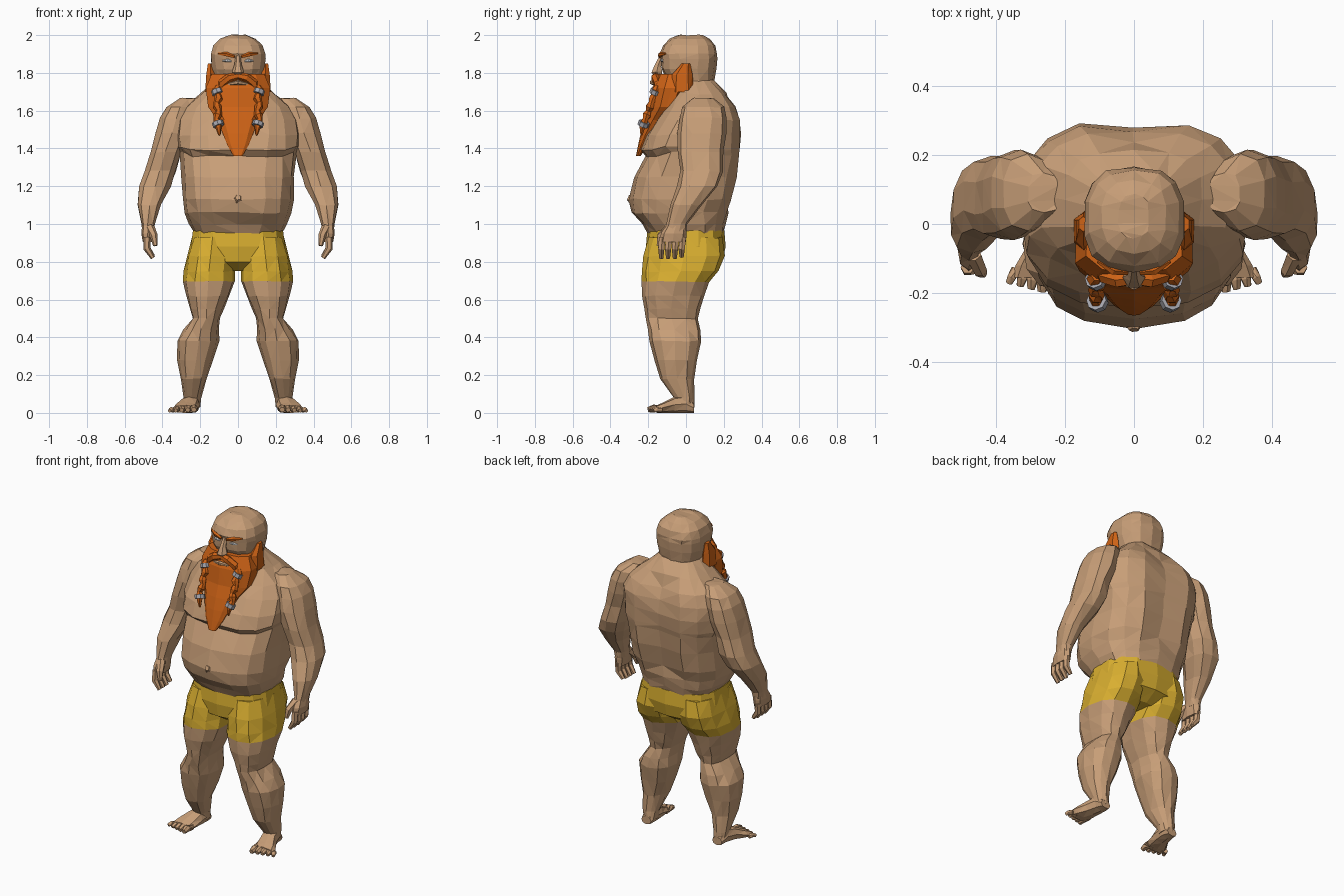
import bpy, bmesh, math, random
from mathutils import Vector

random.seed(4)


def material(name, rgb):
    m = bpy.data.materials.new(name)
    m.diffuse_color = (*rgb, 1)
    return m


SKIN = material("skin", (0.57, 0.34, 0.185))
HAIR = material("orange_hair", (0.62, 0.125, 0.008))
CLOTH = material("yellow_cloth", (0.70, 0.43, 0.03))
METAL = material("grey_metal", (0.38, 0.38, 0.42))
WHITE = material("eye_white", (0.85, 0.85, 0.85))


def oval(c, rx, ry, n=10, plane="xy", e=0.85, ridge=1.0):
    """Rounded-square ring, in the ground plane or the upright xz plane."""
    ring = []
    for i in range(n):
        a = 2 * math.pi * i / n - math.pi / 2
        k = ridge if i % 2 else 1.0
        u = rx * k * math.copysign(abs(math.cos(a)) ** e, math.cos(a))
        v = ry * k * math.copysign(abs(math.sin(a)) ** e, math.sin(a))
        ring.append(Vector(c) + (Vector((u, v, 0)) if plane == "xy" else Vector((u, 0, v))))
    return ring


def body(rows, n=16, e=0.75, ridge=1.0):
    """Stacked rings from (z, half width, front y, back y)."""
    return [oval((0, (f + b) / 2, z), w, (b - f) / 2, n, "xy", e, ridge) for z, w, f, b in rows]


def limb(rows, n=10):
    """Stacked rings from (z, centre x, centre y, radius x, radius y)."""
    return [oval((x, y, z), rx, ry, n) for z, x, y, rx, ry in rows]


def tube(points, radii, n=6):
    """Rings square to a path."""
    pts = [Vector(p) for p in points]
    rings = []
    for i, p in enumerate(pts):
        t = (pts[min(i + 1, len(pts) - 1)] - pts[max(i - 1, 0)]).normalized()
        side = t.cross(Vector((0, 1, 0.01))).normalized()
        up = t.cross(side)
        rings.append([p + radii[i] * (math.cos(a) * side + math.sin(a) * up)
                      for a in (2 * math.pi * k / n for k in range(n))])
    return rings


def part(name, mats, shapes, mirror=False, jitter=0.0, rule=None):
    """Skin each ring stack, cap it, and optionally repeat it on the other side."""
    bm = bmesh.new()
    for rings in shapes:
        shifted = [[p + Vector([random.uniform(-jitter, jitter) for _ in range(3)])
                    for p in r] for r in rings]
        for s in ((1, -1) if mirror else (1,)):
            vs = [[bm.verts.new((p.x * s, p.y, max(p.z, 0))) for p in r] for r in shifted]
            for lo, hi in zip(vs, vs[1:]):
                for i in range(len(lo)):
                    j = (i + 1) % len(lo)
                    bm.faces.new((lo[i], lo[j], hi[j], hi[i]))
            bm.faces.new(vs[0])
            bm.faces.new(vs[-1])
    bmesh.ops.triangulate(bm, faces=bm.faces[:])
    bmesh.ops.recalc_face_normals(bm, faces=bm.faces[:])
    if rule:
        for f in bm.faces:
            f.material_index = rule(f.calc_center_median())
    me = bpy.data.meshes.new(name)
    bm.to_mesh(me)
    bm.free()
    for m in mats:
        me.materials.append(m)
    ob = bpy.data.objects.new(name, me)
    bpy.context.collection.objects.link(ob)
    return ob


# Torso with hanging belly, chest ledge and a groove down the spine
torso = body([(0.95, 0.235, -0.20, 0.20), (1.0, 0.26, -0.23, 0.21), (1.06, 0.28, -0.285, 0.225),
              (1.13, 0.295, -0.30, 0.25), (1.25, 0.30, -0.275, 0.28), (1.36, 0.31, -0.215, 0.295),
              (1.39, 0.325, -0.245, 0.30), (1.47, 0.33, -0.215, 0.305), (1.55, 0.32, -0.155, 0.295),
              (1.62, 0.285, -0.11, 0.27), (1.69, 0.20, -0.08, 0.215), (1.76, 0.125, -0.06, 0.15)])
for ring in torso[3:10]:
    ring[8].y -= 0.03
for ring in torso[5:7]:
    for i in (3, 4, 12, 13):
        ring[i].z += 0.02
part("torso", [SKIN], [torso], jitter=0.005)
part("navel", [SKIN], [tube([(0, -0.27, 1.125), (0, -0.307, 1.14)], [0.04, 0.015], 5)])

# Head and facial features
part("head", [SKIN], [body([(1.68, 0.12, -0.06, 0.14), (1.76, 0.125, -0.10, 0.15),
                            (1.82, 0.14, -0.13, 0.16), (1.875, 0.147, -0.13, 0.165),
                            (1.90, 0.145, -0.14, 0.165), (1.945, 0.13, -0.12, 0.155),
                            (1.98, 0.095, -0.085, 0.125), (2.0, 0.045, -0.04, 0.085)], 14)],
     jitter=0.003)
part("nose", [SKIN], [tube([(0, -0.128, 1.89), (0, -0.148, 1.84), (0, -0.155, 1.805),
                            (0, -0.14, 1.785)], [0.012, 0.02, 0.033, 0.02])])
part("eyes", [WHITE], [tube([(0.035, -0.129, 1.862), (0.055, -0.128, 1.866), (0.08, -0.119, 1.864)],
                            [0.004, 0.009, 0.004])], True)
part("eyebrows", [HAIR], [tube([(0.018, -0.14, 1.885), (0.06, -0.135, 1.898), (0.105, -0.108, 1.902)],
                               [0.008, 0.013, 0.005], 5)], True)

# Beard, sideburns, moustache and lip
part("beard", [HAIR], [body([(1.795, 0.145, -0.145, 0.02), (1.72, 0.178, -0.18, 0.03),
                             (1.62, 0.165, -0.195, -0.01), (1.55, 0.115, -0.22, -0.08),
                             (1.48, 0.085, -0.24, -0.15), (1.42, 0.06, -0.253, -0.20),
                             (1.36, 0.025, -0.265, -0.24)], 20, 0.85, 0.95)])
part("sideburns", [HAIR], [limb([(1.70, 0.14, -0.02, 0.038, 0.06), (1.79, 0.145, -0.02, 0.026, 0.055),
                                 (1.85, 0.147, 0.0, 0.014, 0.022)], 6)], True)
part("moustache", [HAIR], [tube([(0, -0.158, 1.785), (0.045, -0.162, 1.775), (0.085, -0.148, 1.745),
                                 (0.10, -0.145, 1.70)], [0.018, 0.024, 0.024, 0.012])], True)
part("lower_lip", [SKIN], [tube([(-0.05, -0.162, 1.74), (0, -0.18, 1.75), (0.05, -0.162, 1.74)],
                                [0.007, 0.013, 0.007])])

# Two braids held by metal rings


def braid_point(t):
    return Vector((0.108 + 0.006 * math.sin(t * 18), -0.15 - 0.082 * t, 1.73 - 0.22 * t))


steps = [i / 10 for i in range(11)]
part("braids", [HAIR], [tube([braid_point(t) for t in steps] + [(0.098, -0.236, 1.47)],
                             [0.024 if i % 2 else 0.016 for i in range(11)] + [0.006])], True)
part("braid_rings", [METAL],
     [tube([braid_point(t - 0.05), braid_point(t + 0.05)], [0.03, 0.03], 8) for t in (0.14, 0.91)], True)

# Arms, from shoulder to wrist
part("arms", [SKIN], [limb([(1.665, 0.26, 0.09, 0.05, 0.06), (1.62, 0.305, 0.09, 0.075, 0.11),
                            (1.56, 0.325, 0.09, 0.09, 0.125), (1.48, 0.35, 0.08, 0.088, 0.13),
                            (1.38, 0.382, 0.075, 0.082, 0.122), (1.28, 0.412, 0.085, 0.086, 0.115),
                            (1.20, 0.442, 0.06, 0.088, 0.108), (1.10, 0.47, 0.0, 0.062, 0.085),
                            (1.0, 0.475, -0.045, 0.036, 0.055), (0.96, 0.475, -0.055, 0.032, 0.055)])],
     True, 0.004)

# Hands: palm, four curled fingers and a thumb
hand = [limb([(1.0, 0.475, -0.05, 0.032, 0.05), (0.95, 0.478, -0.065, 0.034, 0.068),
              (0.905, 0.478, -0.07, 0.026, 0.07)], 8)]
for i in range(4):
    y = -0.125 + 0.036 * i
    hand.append(tube([(0.482, y, 0.93), (0.482, y - 0.006, 0.87), (0.45, y - 0.006, 0.82 + 0.008 * (i == 3))],
                     [0.02, 0.019, 0.012]))
hand.append(tube([(0.465, -0.09, 0.98), (0.445, -0.135, 0.935), (0.437, -0.145, 0.885)],
                 [0.025, 0.021, 0.012]))
part("hands", [SKIN], hand, True)

# Hips of the shorts
part("shorts", [CLOTH], [body([(0.965, 0.243, -0.205, 0.203), (0.88, 0.255, -0.212, 0.21),
                               (0.80, 0.24, -0.20, 0.19), (0.75, 0.11, -0.12, 0.11)], 14)])

# Legs, clothed above the hem
part("legs", [SKIN, CLOTH], [limb([(0.93, 0.132, 0.0, 0.112, 0.195), (0.83, 0.142, -0.008, 0.13, 0.214),
                                   (0.75, 0.15, -0.028, 0.137, 0.204), (0.695, 0.153, -0.055, 0.137, 0.178),
                                   (0.62, 0.16, -0.07, 0.115, 0.165), (0.55, 0.166, -0.075, 0.09, 0.148),
                                   (0.50, 0.17, -0.075, 0.071, 0.138), (0.44, 0.195, -0.063, 0.092, 0.138),
                                   (0.38, 0.21, -0.055, 0.11, 0.135), (0.28, 0.225, -0.055, 0.096, 0.114),
                                   (0.18, 0.235, -0.048, 0.068, 0.088), (0.08, 0.243, -0.01, 0.046, 0.052),
                                   (0.03, 0.243, 0.0, 0.04, 0.044)], 12)],
     True, 0.004, lambda c: int(c.z > 0.695))

# Feet with five toes each, turned outward
foot = [[oval((x, y, z), rx, z, 8, "xz") for x, y, z, rx in
         ((0.245, 0.043, 0.025, 0.033), (0.245, 0.0, 0.048, 0.045), (0.255, -0.06, 0.043, 0.053),
          (0.275, -0.12, 0.028, 0.068), (0.285, -0.155, 0.02, 0.07))]]
for i in range(5):
    x = 0.23 + 0.028 * i
    r = 0.021 - 0.0018 * i
    foot.append(tube([(x, -0.13, r), (x + 0.004 + 0.002 * i, -0.17 + 0.004 * i, r + 0.004),
                      (x + 0.004 + 0.004 * i, -0.203 + 0.008 * i, r * 0.8)], [r, r, r * 0.7]))
part("feet", [SKIN], foot, True)
